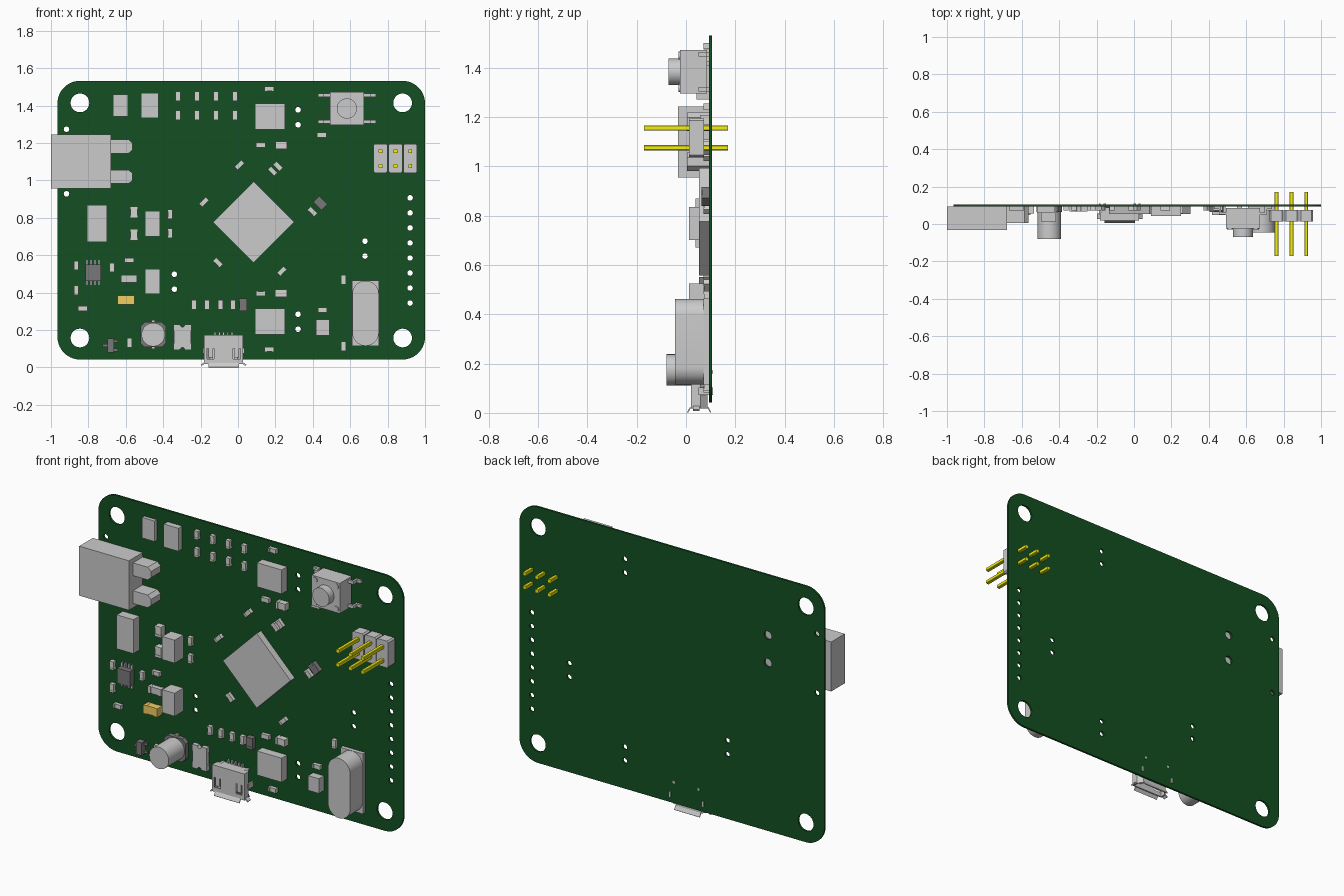
import bpy, bmesh
from math import pi, sin, cos, radians
from mathutils import Matrix

if "Cube" in bpy.data.objects:
    bpy.data.objects.remove(bpy.data.objects["Cube"])

FACE, BACK = 0.093, 0.105      # board front and back planes (y)


def mat(name, rgb):
    m = bpy.data.materials.new(name)
    m.diffuse_color = (*rgb, 1)
    m.use_nodes = True
    m.node_tree.nodes["Principled BSDF"].inputs["Base Color"].default_value = m.diffuse_color
    return m


GREEN = mat("board_green", (0.0065, 0.08, 0.016))
YELLOW = mat("pin_yellow", (0.92, 0.87, 0.004))
AMBER = mat("amber", (0.88, 0.62, 0.12))
LIGHT = mat("light_grey", (0.66, 0.66, 0.63))
DARK = mat("dark_grey", (0.19, 0.19, 0.19))


def finish(name, bm, material=None, smooth=False):
    bmesh.ops.recalc_face_normals(bm, faces=bm.faces)
    me = bpy.data.meshes.new(name)
    bm.to_mesh(me)
    bm.free()
    ob = bpy.data.objects.new(name, me)
    bpy.context.collection.objects.link(ob)
    if material:
        me.materials.append(material)
    if smooth:
        bpy.context.view_layer.objects.active = ob
        ob.select_set(True)
        bpy.ops.object.shade_smooth_by_angle(angle=radians(35))
        ob.select_set(False)
    return ob


def add_box(bm, x, z, w, h, y0, y1, angle=0):
    m = (Matrix.Translation((x, (y0 + y1) / 2, z)) @ Matrix.Rotation(-radians(angle), 4, 'Y')
         @ Matrix.Diagonal((w, abs(y1 - y0), h, 1)))
    bmesh.ops.create_cube(bm, size=1, matrix=m)


def add_prism(bm, pts, a, b, axis='Y'):
    at = (lambda p, t: (p[0], t, p[1])) if axis == 'Y' else (lambda p, t: (p[0], p[1], t))
    f = bm.faces.new([bm.verts.new(at(p, a)) for p in pts])
    ext = bmesh.ops.extrude_face_region(bm, geom=[f], use_keep_orig=True)
    vs = [v for v in ext['geom'] if isinstance(v, bmesh.types.BMVert)]
    d = (0, b - a, 0) if axis == 'Y' else (0, 0, b - a)
    bmesh.ops.translate(bm, vec=d, verts=vs)


def box(name, x, z, w, h, depth, material=None, angle=0):
    bm = bmesh.new()
    add_box(bm, x, z, w, h, FACE, FACE - depth, angle)
    return finish(name, bm, material)


def prism(name, pts, a, b, material=None, smooth=False, axis='Y'):
    bm = bmesh.new()
    add_prism(bm, pts, a, b, axis)
    return finish(name, bm, material, smooth)


def arc(x, z, r, a0=0, a1=360, n=24):
    k = n if abs(a1 - a0) == 360 else n - 1
    return [(x + r * cos(radians(a0 + (a1 - a0) * i / k)),
             z + r * sin(radians(a0 + (a1 - a0) * i / k))) for i in range(n)]


def chamfered(x, z, w, h, c):
    w, h = w / 2, h / 2
    return [(x + a, z + b) for a, b in ((-w + c, -h), (w - c, -h), (w, -h + c), (w, h - c),
                                        (w - c, h), (-w + c, h), (-w, h - c), (-w, -h + c))]


# Circuit board: rounded outline with drilled holes
X0, X1, Z0, Z1, R = -0.965, 1.0, 0.042, 1.532, 0.12
loops = [arc(X1 - R, Z1 - R, R, 0, 90, 12) + arc(X0 + R, Z1 - R, R, 90, 180, 12)
         + arc(X0 + R, Z0 + R, R, 180, 270, 12) + arc(X1 - R, Z0 + R, R, 270, 360, 12)]
loops += [arc(x, z, 0.05, n=32) for x in (-0.845, 0.88) for z in (0.157, 1.414)]
loops += [arc(-0.6, z, 0.024) for z in (1.18, 1.02)]
small = [(-0.917, 1.273), (-0.917, 0.928)] + [(0.92, 0.344 + 0.0803 * i) for i in range(8)]
for x, z in ((0.321, 1.297), (0.679, 0.595), (-0.34, 0.418), (0.321, 0.204)):
    small += [(x, z), (x, z + 0.08)]
loops += [arc(x, z, 0.015, n=16) for x, z in small]
cu = bpy.data.curves.new("board_outline", 'CURVE')
cu.dimensions, cu.fill_mode, cu.extrude = '2D', 'BOTH', (BACK - FACE) / 2
for pts in loops:
    s = cu.splines.new('POLY')
    s.points.add(len(pts) - 1)
    for p, (x, z) in zip(s.points, pts):
        p.co = (x, z, 0, 1)
    s.use_cyclic_u = True
tmp = bpy.data.objects.new("board_outline", cu)
bpy.context.collection.objects.link(tmp)
me = bpy.data.meshes.new_from_object(tmp.evaluated_get(bpy.context.evaluated_depsgraph_get()))
bpy.data.objects.remove(tmp)
me.transform(Matrix.Translation((0, (FACE + BACK) / 2, 0)) @ Matrix.Rotation(pi / 2, 4, 'X'))
bm = bmesh.new()
bm.from_mesh(me)
bmesh.ops.remove_doubles(bm, verts=bm.verts, dist=1e-5)
board = finish("circuit_board", bm, GREEN)


# Small two-terminal parts: body with slightly larger end caps
def chip(name, x, z, angle, l=0.05, w=0.026, d=0.022, material=LIGHT):
    bm = bmesh.new()
    add_box(bm, x, z, l * 0.6, w * 0.96, FACE, FACE - d * 0.92, angle)
    a = radians(angle)
    for s in (-1, 1):
        add_box(bm, x + s * l * 0.39 * cos(a), z + s * l * 0.39 * sin(a), l * 0.22, w, FACE, FACE - d, angle)
    return finish(name, bm, material)


parts = [(x, z, 90) for x in (-0.321, -0.219, -0.118, -0.016) for z in (1.449, 1.347)]
parts += [(x, 0.334, 90) for x in (-0.235, -0.166, -0.094, -0.027)]
parts += [(0.168, 1.489, 0), (0.168, 0.096, 0), (0.122, 1.189, 0), (0.122, 0.394, 0),
          (0.447, 1.242, 0), (0.452, 0.307, 0), (0.564, 0.469, 90), (0.564, 0.113, 90),
          (-0.363, 0.819, 90), (-0.363, 0.717, 90), (-0.582, 0.573, 0), (-0.674, 0.534, 90),
          (-0.865, 0.545, 90), (-0.865, 0.413, 90), (-0.83, 0.315, 0), (-0.58, 0.131, 90),
          (0.008, 1.082, 45), (0.185, 1.049, -45), (0.214, 1.075, -45), (-0.182, 0.884, 45),
          (-0.107, 0.56, -45), (0.235, 0.514, 45), (0.398, 0.833, -45)]
for p in parts:
    chip("small_resistor", *p)
for p in ((0.232, 1.188, 0), (0.23, 0.397, 0), (-0.556, 0.83, 90), (-0.556, 0.71, 90)):
    chip("chip_capacitor", *p, 0.062, 0.041, 0.036)
chip("status_light", -0.583, 0.474, 0, 0.086, 0.041, 0.03, None)
chip("amber_capacitor", -0.599, 0.36, 0, 0.09, 0.05, 0.045, AMBER)
chip("dark_resistor", 0.027, 0.334, 90, 0.066, 0.042, 0.03, DARK)
chip("dark_resistor", 0.441, 0.878, -45, 0.062, 0.046, 0.03, DARK)

# Plain block components
for name, *dims in (("driver_chip", 0.171, 1.341, 0.16, 0.14, 0.05), ("driver_chip", 0.171, 0.245, 0.16, 0.14, 0.05),
                    ("flat_diode", -0.628, 1.4, 0.08, 0.12, 0.02), ("upper_block", -0.472, 1.4, 0.094, 0.134, 0.035),
                    ("lower_block", 0.453, 0.214, 0.07, 0.086, 0.045), ("inductor", -0.754, 0.77, 0.107, 0.198, 0.055),
                    ("tall_capacitor", -0.457, 0.768, 0.08, 0.134, 0.08),
                    ("tall_capacitor", -0.457, 0.459, 0.08, 0.134, 0.08)):
    box(name, *dims)
box("processor", 0.083, 0.776, 0.308, 0.308, 0.04, angle=45)

# Regulator chip and transistor with legs
box("regulator_chip", -0.775, 0.507, 0.083, 0.088, 0.04, DARK)
bm = bmesh.new()
for i in range(4):
    for s in (-1, 1):
        add_box(bm, -0.807 + 0.0215 * i, 0.507 + s * 0.054, 0.01, 0.03, FACE, FACE - 0.012)
finish("regulator_legs", bm)
box("transistor", -0.68, 0.117, 0.036, 0.074, 0.035, DARK)
bm = bmesh.new()
for x, z in ((-0.71, 0.117), (-0.656, 0.14), (-0.656, 0.093)):
    add_box(bm, x, z, 0.03, 0.014, FACE, FACE - 0.012)
finish("transistor_legs", bm, DARK)

# Fuse with notched ends
fx, fz = -0.297, 0.161
prism("notched_fuse", [(fx - 0.048, fz - 0.068)] + arc(fx, fz - 0.068, 0.013, 180, 0, 8)
      + [(fx + 0.048, fz - 0.068), (fx + 0.048, fz - 0.035), (fx + 0.045, fz - 0.032),
         (fx + 0.045, fz + 0.032), (fx + 0.048, fz + 0.035), (fx + 0.048, fz + 0.068)]
      + arc(fx, fz + 0.068, 0.013, 360, 180, 8)
      + [(fx - 0.048, fz + 0.068), (fx - 0.048, fz + 0.035), (fx - 0.045, fz + 0.032),
         (fx - 0.045, fz - 0.032), (fx - 0.048, fz - 0.035)], FACE, FACE - 0.025)

# Power socket with two hooked pegs
box("power_socket", -0.84, 1.1, 0.32, 0.288, 0.125)
for z in (1.181, 1.019):
    prism("socket_peg", [(-0.69, z - 0.037), (-0.585, z - 0.037), (-0.563, z - 0.018),
                         (-0.563, z + 0.018), (-0.585, z + 0.037), (-0.69, z + 0.037)], FACE, 0.005)

# Push button
bx, bz = 0.582, 1.384
bm = bmesh.new()
add_box(bm, bx, bz, 0.182, 0.176, 0.085, -0.025)
finish("button_body", bm)
prism("button_plunger", arc(bx, bz, 0.054, n=32), -0.02, -0.07, smooth=True)
bm, rivets = bmesh.new(), bmesh.new()
for sx in (-1, 1):
    for sz in (-1, 1):
        z = bz + sz * 0.071
        add_box(bm, bx + sx * 0.106, z, 0.04, 0.018, 0.05, 0.062)
        add_box(bm, bx + sx * 0.122, z, 0.012, 0.018, 0.05, FACE)
        add_box(bm, bx + sx * 0.138, z, 0.034, 0.018, FACE - 0.012, FACE)
        add_prism(rivets, arc(bx + sx * 0.069, bz + sz * 0.066, 0.016, n=16), -0.02, -0.03)
finish("button_legs", bm)
finish("button_rivets", rivets)

# Pin header: three chamfered blocks and six long pins
pins = bmesh.new()
for x in (0.762, 0.842, 0.921):
    prism("header_block", chamfered(x, 1.117, 0.074, 0.156, 0.008), 0.013, 0.074)
    for z in (1.076, 1.156):
        add_prism(pins, chamfered(x, z, 0.021, 0.021, 0.003), -0.17, 0.17)
finish("header_pins", pins, YELLOW)

# Crystal: base plate and rounded can
cx, cz = 0.682, 0.289
box("crystal_base", cx, cz, 0.144, 0.35, 0.022)
prism("crystal_can", arc(cx, cz + 0.103, 0.071, 0, 180, 20) + arc(cx, cz - 0.103, 0.071, 180, 360, 20),
      0.075, -0.045, smooth=True)

# Electrolytic capacitor
ex, ez = -0.453, 0.175
prism("can_capacitor_base", chamfered(ex, ez, 0.138, 0.134, 0.022), FACE, 0.065, DARK)
prism("can_capacitor", arc(ex, ez, 0.063, n=40), 0.065, -0.08, smooth=True)
box("can_capacitor_leads", ex, ez, 0.02, 0.156, 0.01)

# Micro socket: hollow shell open at the bottom, latch slots, flared lips
ux = -0.077


def d_profile(t):
    return [(ux + x, y) for x, y in ((-0.104 + t, 0.02 + t), (0.104 - t, 0.02 + t), (0.104 - t, 0.058),
                                     (0.08 - t, 0.087 - t), (-0.08 + t, 0.087 - t), (-0.104 + t, 0.058))]


shell = prism("usb_shell", d_profile(0), 0.018, 0.172, axis='Z')
cut = bmesh.new()
add_prism(cut, d_profile(0.007), -0.05, 0.13, 'Z')
cavity = finish("shell_cavity_cutter", cut)
cut = bmesh.new()
for s in (-1, 1):
    add_box(cut, ux + s * 0.07, 0.073, 0.04, 0.058, 0.0, 0.04)
slots = finish("shell_slot_cutter", cut)
for c in (cavity, slots):
    c.hide_render = True
    md = shell.modifiers.new("cut", 'BOOLEAN')
    md.operation, md.object, md.solver = 'DIFFERENCE', c, 'EXACT'
bpy.context.view_layer.update()
shell.data = bpy.data.meshes.new_from_object(shell.evaluated_get(bpy.context.evaluated_depsgraph_get()))
shell.modifiers.clear()
for c in (cavity, slots):
    bpy.data.objects.remove(c)
bm = bmesh.new()
add_box(bm, ux, 0.085, 0.12, 0.09, 0.05, 0.062)
for s in (-1, 1):
    add_box(bm, ux + s * 0.07, 0.078, 0.024, 0.048, 0.022, 0.03)
finish("usb_tongue", bm)
bm = bmesh.new()
for y, dy in ((0.02, -0.012), (0.087, 0.012)):
    # front and rear lips, slanted outward toward the mouth
    sec = [(0.02, y), (0.0, y + dy), (0.003, y + dy * 1.3), (0.024, y + dy * 0.3)]
    rings = [[bm.verts.new((ux + x, p[1], p[0])) for p in sec] for x in (-0.082, 0.082)]
    for i in range(4):
        bm.faces.new((rings[0][i], rings[0][i - 1], rings[1][i - 1], rings[1][i]))
    bm.faces.new(rings[0])
    bm.faces.new(rings[1][::-1])
for s in (-1, 1):
    add_box(bm, ux + s * 0.11, 0.018, 0.024, 0.008, 0.028, 0.055, s * -35)
finish("usb_lips", bm)
bm = bmesh.new()
for i in range(5):
    add_box(bm, ux - 0.045 + 0.0225 * i, 0.18, 0.01, 0.02, FACE, FACE - 0.012)
for s in (-1, 1):
    add_box(bm, ux + s * 0.08, 0.166, 0.014, 0.014, 0.06, 0.109)
    add_box(bm, ux + s * 0.106, 0.088, 0.01, 0.03, 0.05, 0.109)
finish("usb_pins", bm)
